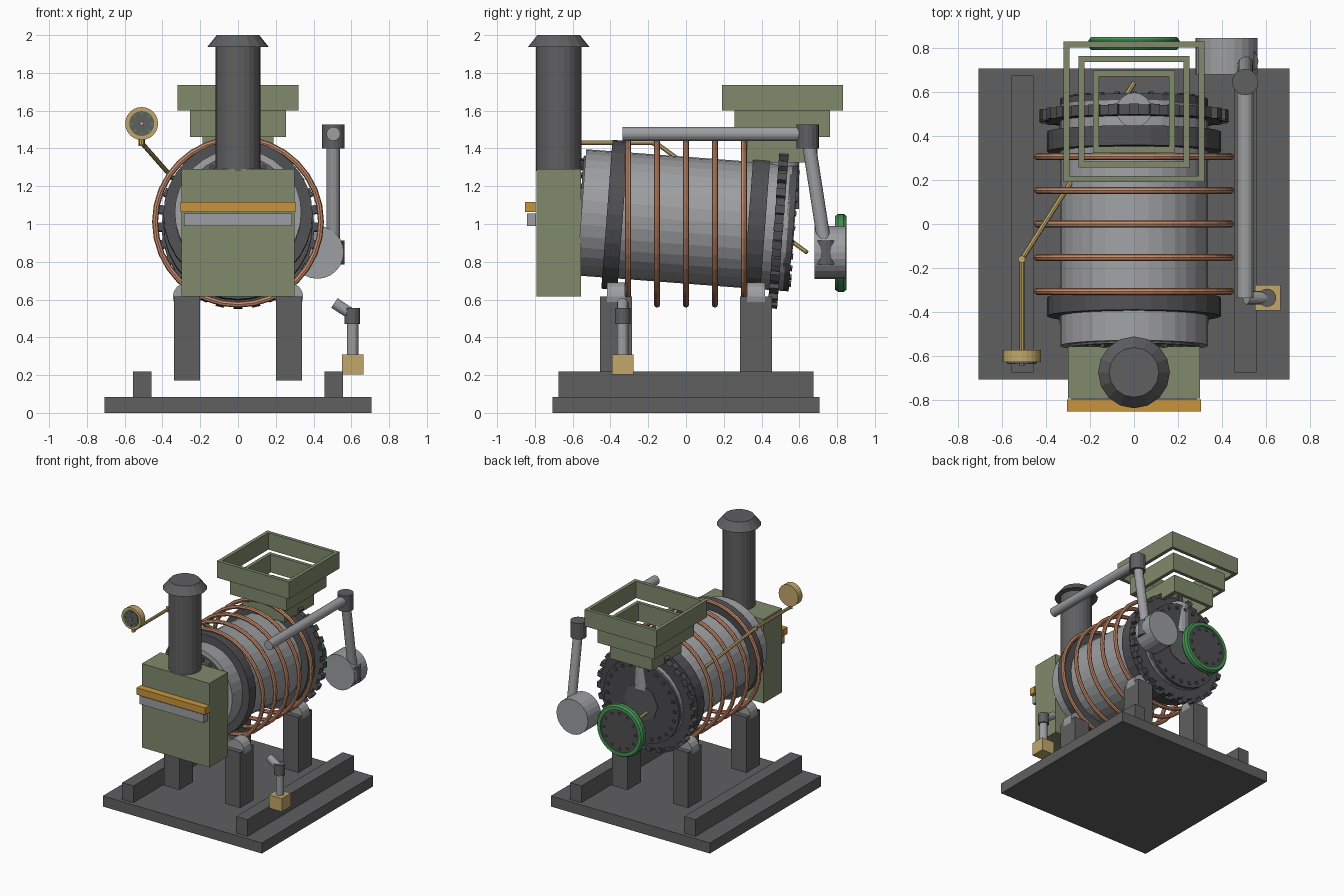
import bpy, bmesh, math
from mathutils import Vector, Matrix

cube = bpy.data.objects.get("Cube")
if cube:
    bpy.data.objects.remove(cube, do_unlink=True)


def material(name, r, g, b):
    m = bpy.data.materials.new(name)
    m.use_nodes = True
    m.diffuse_color = (r, g, b, 1)
    m.node_tree.nodes["Principled BSDF"].inputs["Base Color"].default_value = (r, g, b, 1)
    return m


STEEL = material("light steel", .34, .345, .36)
IRON = material("dark iron", .115, .115, .12)
BLACK = material("blackened iron", .08, .08, .085)
GREEN = material("olive paint", .215, .255, .15)
AMBER = material("amber paint", .58, .30, .045)
COPPER = material("copper", .58, .26, .145)
BRASS = material("brass", .54, .39, .145)
WHEEL = material("valve green", .06, .30, .09)


def finish(name, bm, mat):
    bmesh.ops.recalc_face_normals(bm, faces=bm.faces)
    mesh = bpy.data.meshes.new(name)
    bm.to_mesh(mesh)
    bm.free()
    mesh.materials.append(mat)
    ob = bpy.data.objects.new(name, mesh)
    bpy.context.scene.collection.objects.link(ob)
    return ob


def box(name, mat, centre, size):
    bm = bmesh.new()
    bmesh.ops.create_cube(bm, size=1, matrix=Matrix.Translation(centre) @ Matrix.Diagonal((*size, 1)))
    return finish(name, bm, mat)


def add_rod(bm, a, b, r1, r2, sides):
    a, b = Vector(a), Vector(b)
    d = b - a
    place = Matrix.Translation((a + b) / 2) @ d.to_track_quat('Z', 'Y').to_matrix().to_4x4()
    bmesh.ops.create_cone(bm, cap_ends=True, segments=sides, radius1=r1, radius2=r2,
                          depth=d.length, matrix=place)


def rod(name, mat, a, b, r1, r2=None, sides=16):
    bm = bmesh.new()
    add_rod(bm, a, b, r1, r1 if r2 is None else r2, sides)
    return finish(name, bm, mat)


def ring(name, mat, centre, profile, sides=48):
    """Lathe a closed (radius, y) profile around the y axis."""
    bm = bmesh.new()
    vs = [bm.verts.new((r, y, 0)) for r, y in profile]
    es = [bm.edges.new((v, vs[(i + 1) % len(vs)])) for i, v in enumerate(vs)]
    bmesh.ops.spin(bm, geom=vs + es, cent=(0, 0, 0), axis=(0, 1, 0),
                   angle=math.tau, steps=sides, use_duplicate=False)
    bmesh.ops.remove_doubles(bm, verts=bm.verts, dist=.0005)
    ob = finish(name, bm, mat)
    ob.location = centre
    return ob


# Base, rails, legs and rollers
box("base_plate", IRON, (0, 0, .0425), (1.414, 1.414, .085))
for side, s in (("left", 1), ("right", -1)):
    box(side + "_rail", IRON, (s * .507, 0, .152), (.1, 1.35, .135))
    for end, t in (("front", -1), ("back", 1)):
        box(f"{end}_{side}_leg", IRON, (s * .27, t * .37, .393), (.137, .17, .445))
        rod(f"{end}_{side}_roller", STEEL, (s * .27, t * .37 - .047, .615),
            (s * .27, t * .37 + .047, .615), .075)

# Inclined drum, built along y and then tilted
TILT = Matrix.Translation((0, 0, 1.02)) @ Matrix.Rotation(math.radians(-4.3), 4, 'X')


def drum_part(name, mat, y0, y1, r, sides=32):
    rod(name, mat, (0, y0, 0), (0, y1, 0), r, sides=sides).matrix_world = TILT


drum_part("drum", STEEL, -.555, .54, .335)
drum_part("front_plate", IRON, -.565, -.55, .3)
drum_part("front_tyre", BLACK, -.42, -.335, .395)
drum_part("back_tyre", BLACK, .33, .42, .395)
drum_part("drive_gear", BLACK, .468, .514, .405)
drum_part("back_plate", BLACK, .53, .57, .335)
drum_part("back_hub", IRON, .565, .575, .15, 8)


def radial(name, mat, count, radius, y, size):
    bm = bmesh.new()
    for i in range(count):
        m = (Matrix.Rotation(math.tau * i / count, 4, 'Y') @ Matrix.Translation((0, y, radius))
             @ Matrix.Diagonal((*size, 1)))
        bmesh.ops.create_cube(bm, size=1, matrix=m)
    return finish(name, bm, mat)


radial("gear_teeth", BLACK, 28, .412, .491, (.045, .05, .04)).matrix_world = TILT
radial("front_bolts", BLACK, 24, .275, -.57, (.022, .02, .022)).matrix_world = TILT
radial("back_bolts", BLACK, 24, .3, .573, (.022, .014, .022)).matrix_world = TILT

# Copper hoops around the drum
hoop = [(.439 + .016 * math.cos(a * math.tau / 8), .016 * math.sin(a * math.tau / 8)) for a in range(8)]
for i in range(5):
    ring(f"hoop_{i + 1}", COPPER, (0, (i - 2) * .153, 1.012), hoop, 32)

# Firebox, its bars, and the chimney
box("firebox", GREEN, (0, -.674, .953), (.6, .236, .675))
box("amber_bar", AMBER, (0, -.825, 1.09), (.61, .055, .055))
box("steel_bar", STEEL, (0, -.818, 1.022), (.57, .05, .066))
rod("chimney", IRON, (0, -.674, 1.28), (0, -.674, 1.95), .12, sides=24)
rod("chimney_cap", IRON, (0, -.674, 1.937), (0, -.674, 2), .163, .113, 16)


# Stepped open hopper and feed pipe
def frame(name, half, z0, z1, wall=.028):
    bm = bmesh.new()
    loops = [[bm.verts.new((sx * h, sy * h, z)) for sx, sy in ((-1, -1), (1, -1), (1, 1), (-1, 1))]
             for h, z in ((half, z0), (half, z1), (half - wall, z1), (half - wall, z0))]
    for i, lo in enumerate(loops):
        up = loops[(i + 1) % 4]
        for k in range(4):
            n = (k + 1) % 4
            bm.faces.new((lo[k], lo[n], up[n], up[k]))
    finish(name, bm, GREEN).location = (0, .51, 0)


frame("hopper_top", .32, 1.6, 1.735)
frame("hopper_middle", .253, 1.46, 1.605)
frame("hopper_bottom", .187, 1.325, 1.465)
rod("feed_pipe", STEEL, (0, .517, 1.08), (0, .517, 1.34), .08)

# Blower and exhaust pipe on the left
rod("blower", STEEL, (.42, .68, .85), (.42, .845, .85), .14, sides=24)
rod("exhaust_pipe", STEEL, (.505, -.335, 1.477), (.505, .645, 1.477), .037)
rod("upper_elbow", IRON, (.505, .645, 1.4), (.505, .645, 1.528), .06)
rod("down_pipe", STEEL, (.505, .645, 1.46), (.505, .74, .85), .036)
rod("lower_elbow", IRON, (.505, .74, .785), (.505, .74, .912), .06)

# Valve wheel at the back
ring("valve_rim", WHEEL, (0, .82, .847),
     [(.168, -.03), (.195, -.03), (.206, -.015), (.206, .015), (.195, .03), (.168, .03)], 32)
rod("valve_face", BLACK, (0, .8, .847), (0, .84, .847), .17, sides=32)
radial("valve_bolts", IRON, 12, .14, 0, (.015, .012, .015)).location = (0, .843, .847)

# Probe and gauge on the right
bend = (-.51, -.16, 1.43)
rod("probe", BRASS, bend, (0, .64, .85), .012, sides=8)
rod("gauge_tube", BRASS, bend, (-.51, -.6, 1.43), .012, sides=8)
rod("probe_joint", BRASS, (-.51, -.16, 1.412), (-.51, -.16, 1.448), .017, sides=8)
rod("gauge_stem", BRASS, (-.51, -.6, 1.418), (-.51, -.6, 1.47), .015, sides=8)
rod("gauge_case", BRASS, (-.51, -.627, 1.532), (-.51, -.573, 1.532), .087, sides=24)
rod("gauge_face", IRON, (-.51, -.633, 1.532), (-.51, -.62, 1.532), .066, sides=24)
radial("gauge_ticks", WHEEL, 8, .053, 0, (.008, .006, .018)).location = (-.51, -.633, 1.532)
rod("gauge_hub", STEEL, (-.51, -.645, 1.532), (-.51, -.63, 1.532), .012, sides=8)

# Drain tap at the left
box("tap_block", BRASS, (.607, -.335, .257), (.115, .115, .106))
rod("tap_pipe", STEEL, (.607, -.335, .3), (.607, -.335, .5), .03)
rod("tap_elbow", IRON, (.605, -.335, .47), (.605, -.335, .555), .041)
rod("tap_spout", STEEL, (.605, -.335, .52), (.51, -.335, .582), .03)
